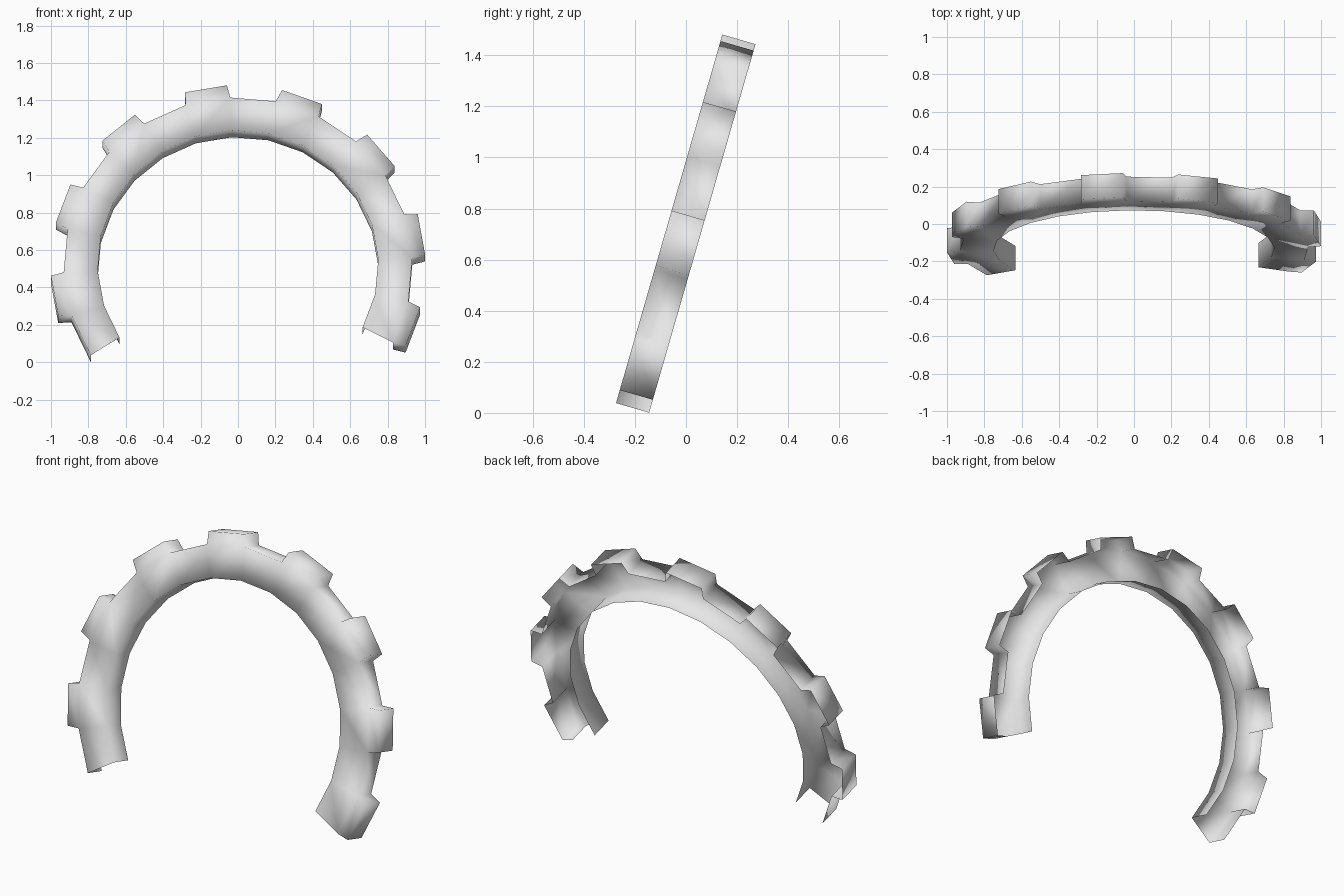
import bpy, bmesh, math
from mathutils import Matrix

cube = bpy.data.objects.get("Cube")
if cube:
    bpy.data.objects.remove(cube, do_unlink=True)

# Proportions of the open channel ring
INNER, RIM, TIP = 0.751, 0.933, 1.002
DEPTH = 0.135
START, STEP, COUNT = -32.5, 15, 16
LEAN = math.radians(-16.1)

grey = bpy.data.materials.new("light_grey")
grey.use_nodes = True
colour = (0.8, 0.8, 0.8, 1)
grey.diffuse_color = colour
grey.node_tree.nodes["Principled BSDF"].inputs["Base Color"].default_value = colour

bm = bmesh.new()


def pair(radius, degrees):
    """Front and back vertex at one place on the ring."""
    a = math.radians(degrees)
    x, z = -radius * math.cos(a), radius * math.sin(a)
    return bm.verts.new((x, 0, z)), bm.verts.new((x, DEPTH, z))


def wall(p, q):
    """Side wall running back from the front edge p-q."""
    bm.faces.new((p[0], q[0], q[1], p[1]))


def plate(*pairs):
    """Front face over the given points."""
    bm.faces.new([p[0] for p in pairs])


angles = [START + STEP * i for i in range(COUNT + 1)]
inner = [pair(INNER, a) for a in angles]
rim = [pair(RIM, a) for a in angles]

for i in range(COUNT):
    # Ring front and inner wall, open at the back
    plate(inner[i], inner[i + 1], rim[i + 1], rim[i])
    wall(inner[i + 1], inner[i])
    if i % 2:
        # Tread tooth with slightly tapered sides
        t0 = pair(TIP, angles[i] + 1.1)
        t1 = pair(TIP, angles[i + 1] - 0.9)
        plate(rim[i], rim[i + 1], t1, t0)
        for p, q in ((rim[i], t0), (t0, t1), (t1, rim[i + 1])):
            wall(p, q)
    else:
        wall(rim[i], rim[i + 1])

# Lean the ring back and set it on the ground
bm.transform(Matrix.Translation((0, -0.135, 0.52)) @ Matrix.Rotation(LEAN, 4, "X"))
for face in bm.faces:
    face.smooth = True

mesh = bpy.data.meshes.new("toothed_arch")
bm.to_mesh(mesh)
bm.free()
mesh.materials.append(grey)
arch = bpy.data.objects.new("toothed_arch", mesh)
bpy.context.collection.objects.link(arch)
